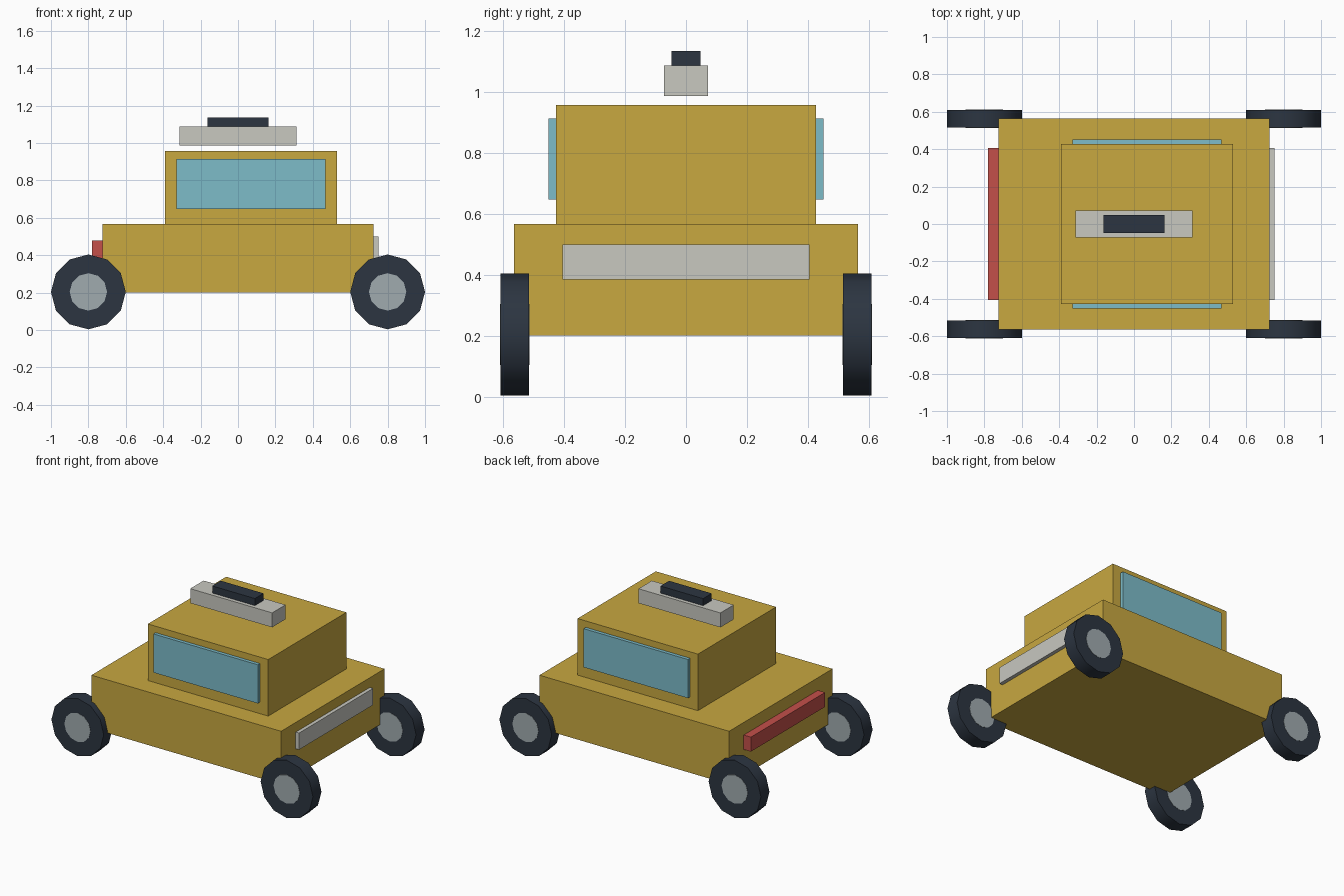
import bpy
import bmesh
import math
from mathutils import Matrix

cube = bpy.data.objects.get("Cube")
if cube:
    bpy.data.objects.remove(cube, do_unlink=True)


def material(name, hex_code):
    """Flat material from an sRGB hex code, converted to linear."""
    srgb = [int(hex_code[i:i + 2], 16) / 255 for i in (0, 2, 4)]
    color = [c / 12.92 if c <= 0.04045 else ((c + 0.055) / 1.055) ** 2.4 for c in srgb] + [1]
    mat = bpy.data.materials.new(name)
    mat.use_nodes = True
    mat.diffuse_color = color
    mat.node_tree.nodes["Principled BSDF"].inputs["Base Color"].default_value = color
    return mat


yellow = material("mustard paint", "c8a840")
glass = material("blue glass", "7dbcc9")
grey = material("pale grey", "c8c8c0")
dark = material("dark rubber", "2c3541")
red = material("red", "c4504a")
steel = material("steel", "a0abaf")


def add_object(name, bm, mat):
    mesh = bpy.data.meshes.new(name)
    bm.to_mesh(mesh)
    bm.free()
    mesh.materials.append(mat)
    obj = bpy.data.objects.new(name, mesh)
    bpy.context.collection.objects.link(obj)
    return obj


def box(name, mat, x, y, z):
    """Box from (low, high) ranges on each axis."""
    bm = bmesh.new()
    ranges = (x, y, z)
    centre = [(a + b) / 2 for a, b in ranges]
    size = [b - a for a, b in ranges]
    matrix = Matrix.Translation(centre) @ Matrix.Diagonal(size + [1])
    bmesh.ops.create_cube(bm, size=1, matrix=matrix)
    return add_object(name, bm, mat)


def disc(name, mat, centre, radius, depth):
    """Twelve-sided cylinder with its axle along y."""
    bm = bmesh.new()
    matrix = Matrix.Translation(centre) @ Matrix.Rotation(math.pi / 2, 4, "X")
    bmesh.ops.create_cone(bm, cap_ends=True, segments=12, radius1=radius,
                          radius2=radius, depth=depth, matrix=matrix)
    obj = add_object(name, bm, mat)
    bpy.ops.object.select_all(action="DESELECT")
    obj.select_set(True)
    bpy.context.view_layer.objects.active = obj
    bpy.ops.object.shade_smooth_by_angle(angle=math.radians(40))
    return obj


# Body and cabin
box("body", yellow, (-0.725, 0.725), (-0.565, 0.565), (0.2, 0.567))
box("cabin", yellow, (-0.39, 0.53), (-0.427, 0.427), (0.567, 0.958))

# Side windows
for label, side in (("front", -1), ("back", 1)):
    box(label + "_window", glass, (-0.33, 0.467), sorted((side * 0.427, side * 0.451)),
        (0.647, 0.914))

# Bars at the two ends of the body
box("grey_end_bar", grey, (0.725, 0.75), (-0.405, 0.405), (0.385, 0.5))
box("red_end_bar", red, (-0.78, -0.725), (-0.405, 0.405), (0.38, 0.48))

# Roof bar, floating just above the cabin, with its dark cap
box("roof_bar", grey, (-0.314, 0.312), (-0.073, 0.073), (0.987, 1.087))
box("roof_bar_cap", dark, (-0.164, 0.162), (-0.047, 0.047), (1.087, 1.136))

# Wheels with hubs that stand slightly proud on both sides
for x_label, sx in (("left", 1), ("right", -1)):
    for y_label, sy in (("front", -1), ("back", 1)):
        centre = (sx * 0.8, sy * 0.563, 0.204)
        disc(f"{y_label}_{x_label}_tyre", dark, centre, 0.2, 0.093)
        disc(f"{y_label}_{x_label}_hub", steel, centre, 0.1, 0.097)
